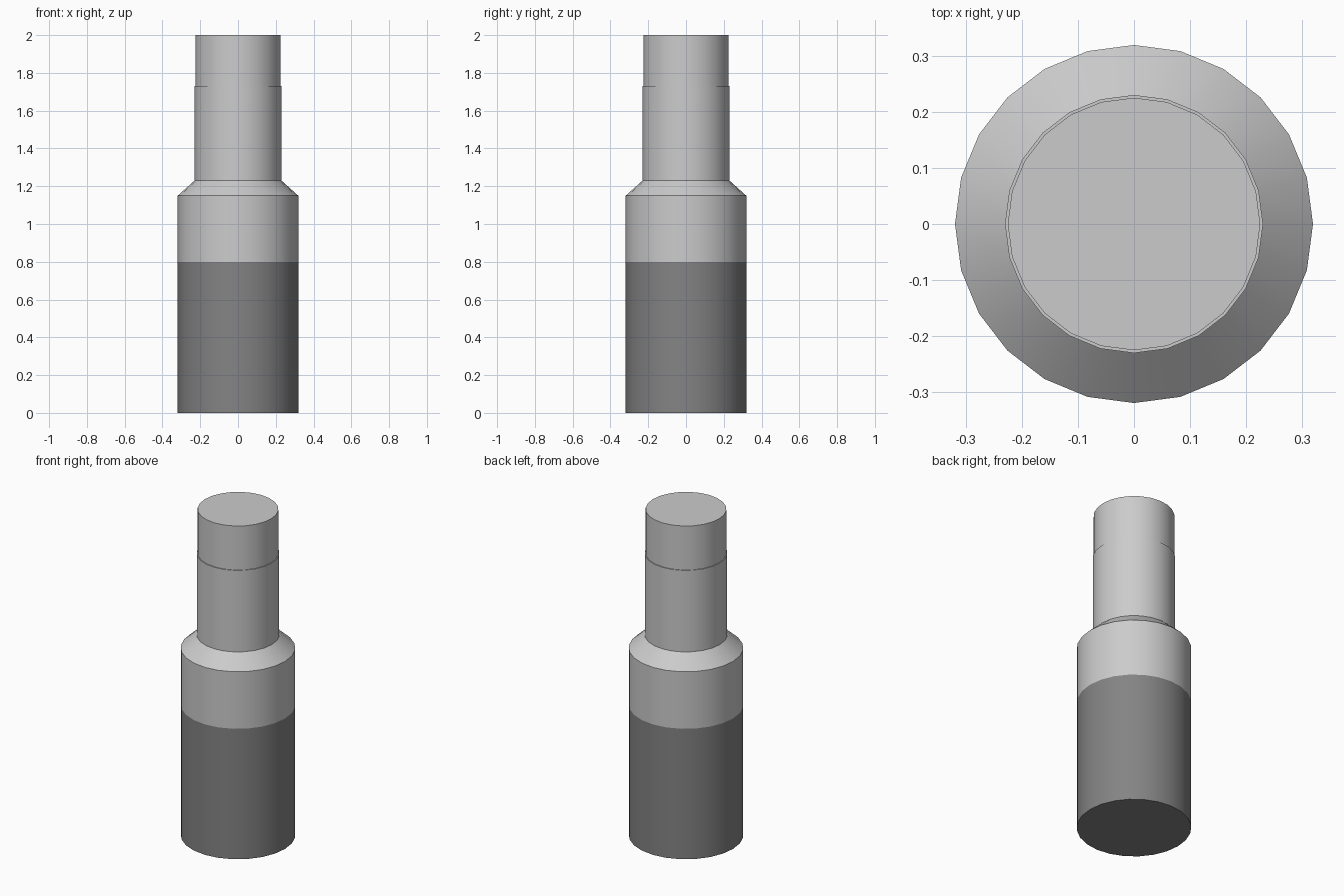
import bpy
import bmesh
import math

SIDES = 24

old = bpy.data.objects.get("Cube")
if old:
    bpy.data.objects.remove(old, do_unlink=True)


def make_material(name, value):
    mat = bpy.data.materials.new(name)
    mat.use_nodes = True
    colour = (value, value, value, 1.0)
    mat.diffuse_color = colour
    mat.node_tree.nodes["Principled BSDF"].inputs["Base Color"].default_value = colour
    return mat


light_grey = make_material("light grey", 0.60)
dark_grey = make_material("dark grey", 0.23)


def lathe(name, profile, mats, split=None):
    """Turn a list of (radius, height) into a capped solid; faces below split use the second material."""
    bm = bmesh.new()
    rings = []
    for radius, z in profile:
        angles = [2 * math.pi * i / SIDES for i in range(SIDES)]
        rings.append([bm.verts.new((radius * math.cos(a), radius * math.sin(a), z)) for a in angles])
    for low, high in zip(rings, rings[1:]):
        for i in range(SIDES):
            j = (i + 1) % SIDES
            bm.faces.new((low[i], low[j], high[j], high[i]))
    bm.faces.new(rings[0][::-1])
    bm.faces.new(rings[-1])
    for face in bm.faces:
        if split is not None and face.calc_center_median().z < split:
            face.material_index = 1
    mesh = bpy.data.meshes.new(name)
    bm.to_mesh(mesh)
    bm.free()
    for mat in mats:
        mesh.materials.append(mat)
    obj = bpy.data.objects.new(name, mesh)
    bpy.context.collection.objects.link(obj)
    # Smooth round the sides, crisp at the rims
    bpy.ops.object.select_all(action="DESELECT")
    obj.select_set(True)
    bpy.context.view_layer.objects.active = obj
    bpy.ops.object.shade_smooth_by_angle(angle=math.radians(30))
    return obj


# Wide body with a dark lower grip and a sloped shoulder
lathe("body", [(0.319, 0.0), (0.319, 0.8), (0.319, 1.15), (0.23, 1.23)],
      [light_grey, dark_grey], split=0.8)

# Narrow neck rising from the shoulder
lathe("neck", [(0.23, 1.23), (0.23, 1.73)], [light_grey])

# Slightly narrower tip above the neck
lathe("tip", [(0.225, 1.73), (0.225, 2.0)], [light_grey])
